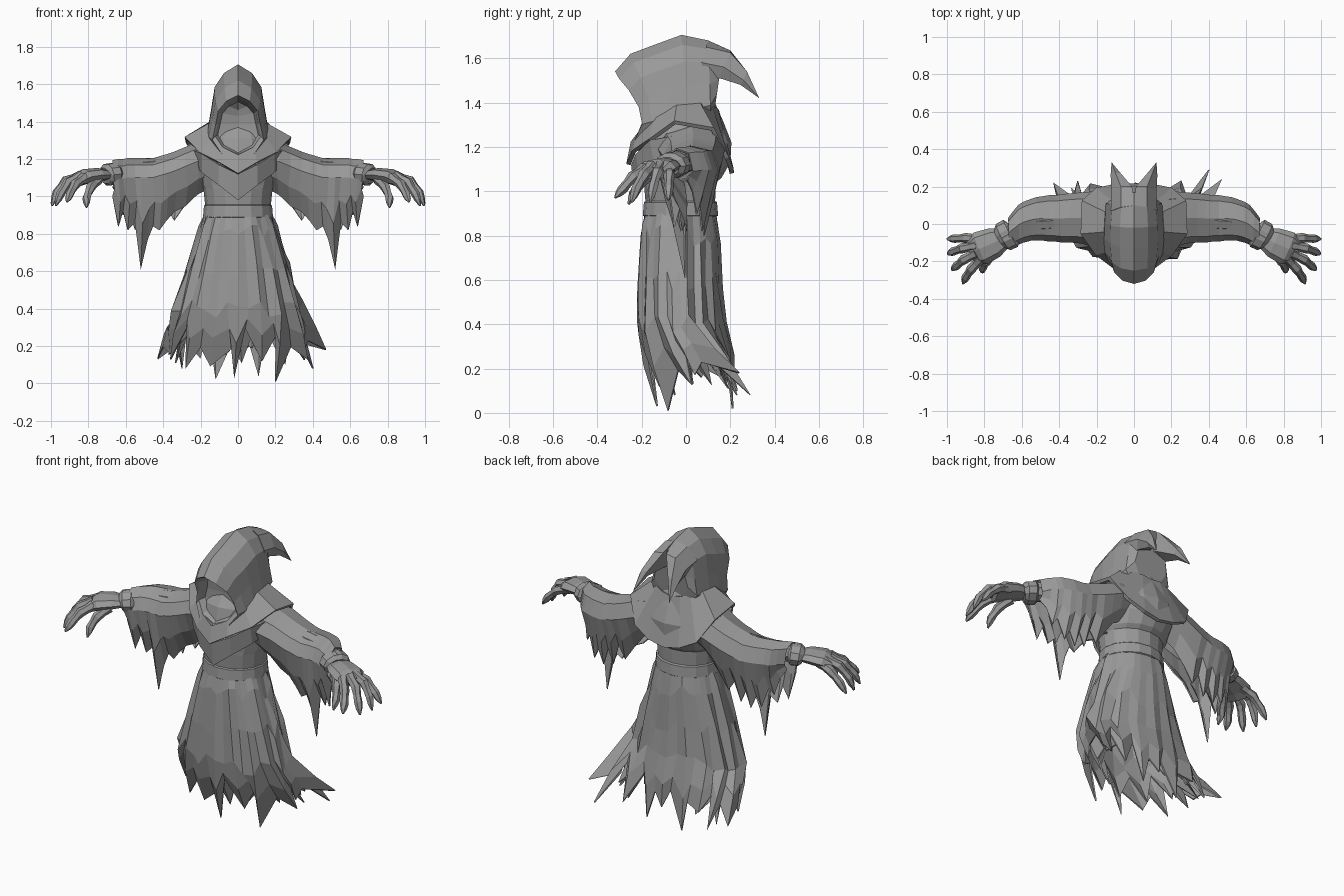
import bpy
import math
import random
from mathutils import Vector

cube = bpy.data.objects.get("Cube")
if cube:
    bpy.data.objects.remove(cube)
random.seed(4)

cloth = bpy.data.materials.new("ash grey")
cloth.use_nodes = True
GREY = (0.32, 0.32, 0.32, 1)
cloth.diffuse_color = GREY
cloth.node_tree.nodes["Principled BSDF"].inputs["Base Color"].default_value = GREY


def loft(name, rows, close=True, caps=(), mirror=False, thick=0):
    """Skin a list of equally long point rows."""
    n = len(rows[0])
    verts = [p for row in rows for p in row]
    faces = []
    for r in range(len(rows) - 1):
        for c in range(n if close else n - 1):
            d = (c + 1) % n
            faces.append((r * n + c, r * n + d, (r + 1) * n + d, (r + 1) * n + c))
    if "start" in caps:
        faces.append(tuple(reversed(range(n))))
    if "end" in caps:
        faces.append(tuple(range(len(verts) - n, len(verts))))
    mesh = bpy.data.meshes.new(name)
    mesh.from_pydata(verts, [], faces)
    mesh.materials.append(cloth)
    obj = bpy.data.objects.new(name, mesh)
    bpy.context.collection.objects.link(obj)
    if thick:
        solid = obj.modifiers.new("thickness", 'SOLIDIFY')
        solid.thickness = thick
        solid.offset = 0
    if mirror:
        obj.modifiers.new("mirror", 'MIRROR').use_mirror_merge = False
    return obj


def tube(name, path, radii, sides=6, flat=1.0):
    """Mirrored, tapered limb along a path, squashed vertically by flat."""
    pts = [Vector(p) for p in path]
    rows = []
    for i, p in enumerate(pts):
        way = (pts[min(i + 1, len(pts) - 1)] - pts[max(i - 1, 0)]).normalized()
        side = way.cross(Vector((0, 0, 1))).normalized()
        up = side.cross(way)
        rows.append([p + radii[i] * (math.cos(a) * side + flat * math.sin(a) * up)
                     for a in (math.tau * k / sides for k in range(sides))])
    return loft(name, rows, caps=("start", "end"), mirror=True)


def oval(z, half, front, back, n=16):
    """Horizontal body ring; angle zero faces the front."""
    return [(half * math.sin(a), (front + back) / 2 - (back - front) / 2 * math.cos(a), z)
            for a in (math.tau * k / n for k in range(n))]


def both(half_row):
    """Complete a row running front to back with its mirrored half."""
    return half_row + [(-x, y, z) for x, y, z in half_row[-2:0:-1]]


# Torso with a bloused back, and the belt
loft("torso", [oval(*r) for r in (
    (0.92, .172, -.18, .13), (1.04, .185, -.19, .135), (1.06, .195, -.19, .16), (1.13, .21, -.2, .2),
    (1.22, .225, -.21, .205), (1.31, .19, -.19, .17), (1.4, .13, -.12, .13))], caps=("start", "end"))
loft("belt", [oval(*r) for r in (
    (0.88, .175, -.18, .13), (0.89, .187, -.195, .145), (0.95, .182, -.19, .14), (0.965, .165, -.17, .12))])


# Ragged skirt, outer and inner layers; tips fixes the long points by column
def skirt(name, n, scale, lift, tips):
    levels = ((.91, .175, -.18, .13), (.8, .21, -.2, .15), (.6, .275, -.21, .155), (.4, .335, -.215, .17))
    rows = []
    for i, (z, half, front, back) in enumerate(levels):
        row = []
        for k, (x, y, _) in enumerate(oval(z, half, front, back, n)):
            fold = scale * (1 + i * (.014 if k % 2 == 0 else -.014) + random.uniform(-.014, .014) * i)
            row.append((x * fold, y * fold, z + random.uniform(-.05, .05) * (i > 0)))
        rows.append(row)
    mid, hem = [], []
    for k in range(n):
        a = math.tau * k / n
        side, face = math.sin(a), math.cos(a)
        x, y, _ = rows[-1][k]
        end = lift + (random.uniform(.06, .16) if k % 2 == 0 else random.uniform(.18, .3))
        grow = (.4 - end) / .35
        reach = Vector((x * (1 + .28 * grow * abs(side)) + random.uniform(-.03, .03),
                        y + grow * (.19 * side * side + (.1 if face > 0 else .05) * abs(face)), end))
        reach = Vector(tips.get(k, reach))
        mid.append(Vector((x, y, .4)).lerp(reach, .5) + Vector((.012 * side, -.015 * face, 0)))
        hem.append(reach)
    return loft(name, rows + [mid, hem], thick=.008)


skirt("outer_skirt", 36, 1, 0, {
    0: (-.02, -.13, .03), 4: (.2, -.08, .01), 8: (.35, .04, .17), 10: (.47, .24, .18), 12: (.4, .29, .08),
    16: (.11, .21, .04), 20: (-.12, .21, .02), 24: (-.3, .23, .08), 26: (-.43, .22, .13),
    28: (-.36, .07, .16), 32: (-.28, -.05, .08)})
skirt("inner_skirt", 26, .84, .03, {})

# Mantle in two layers with a pointed front
neck = [(0, -.24, 1.22), (.08, -.21, 1.26), (.13, -.14, 1.33), (.155, -.04, 1.38),
        (.15, .06, 1.39), (.11, .11, 1.38), (.06, .135, 1.37), (0, .14, 1.36)]
edge = [(0, -.26, 1.12), (.1, -.235, 1.18), (.2, -.16, 1.23), (.28, -.05, 1.31),
        (.275, .12, 1.28), (.2, .185, 1.15), (.1, .205, 1.1), (0, .207, 1.08)]
loft("upper_mantle", [both(neck), both(edge)], thick=.02)
bib_top = [(-.24, -.06, 1.25), (-.19, -.16, 1.23), (-.1, -.22, 1.17), (0, -.24, 1.12),
           (.1, -.22, 1.17), (.19, -.16, 1.23), (.24, -.06, 1.25)]
bib_edge = [(-.215, -.05, 1.16), (-.19, -.14, 1.13), (-.1, -.205, 1.06), (0, -.225, .98),
            (.1, -.205, 1.06), (.19, -.14, 1.13), (.215, -.05, 1.16)]
loft("lower_mantle", [bib_top, bib_edge], close=False, thick=.015)

# Hood: creased face recess, pointed brow, then back to the nape
section = ((0, 1), (.46, .91), (.77, .76), (.88, .54), (1, .32), (.66, .12), (0, 0))
# ring: top y and z, base y and z, half width, sweep of the sides
rings = ((-.15, 1.48, -.14, 1.27, 0, 0), (-.18, 1.505, -.18, 1.245, .108, .03),
         (-.285, 1.525, -.225, 1.225, .122, .06), (-.32, 1.54, -.24, 1.19, .137, .08),
         (-.25, 1.62, -.17, 1.17, .155, .05), (-.13, 1.665, -.08, 1.18, .165, .02),
         (-.02, 1.705, .02, 1.2, .162, 0), (.1, 1.68, .115, 1.25, .15, 0), (.17, 1.645, .125, 1.34, .11, 0))
hood = []
for ytop, ztop, ybase, zbase, half, sweep in rings:
    hood.append(both([(half * u, ybase + (ytop - ybase) * v + sweep * math.sin(math.pi * v) * u,
                       zbase + (ztop - zbase) * v) for u, v in section]))
loft("hood", hood, caps=("end",))

# Twin drooping tails behind the hood
loft("hood_tails", [
    [(0, .1, 1.68), (.07, .09, 1.65), (.125, .07, 1.58), (.1, .1, 1.49), (0, .1, 1.5)],
    [(.01, .2, 1.635), (.07, .2, 1.625), (.12, .17, 1.56), (.1, .15, 1.51), (.015, .16, 1.54)],
    [(.07, .27, 1.53), (.1, .275, 1.54), (.125, .26, 1.5), (.105, .245, 1.48), (.075, .25, 1.5)],
    [(.12, .33, 1.42)] * 5], caps=("start",), mirror=True)

# Wide sleeves: arched sections along the arm with a torn hem
# station: x, top z, front y, back y, front hem z, back hem z
stations = ((.13, 1.3, -.13, .16, 1.06, 1.1), (.22, 1.285, -.12, .17, 1.01, 1.04), (.28, 1.26, -.1, .165, .95, .96),
            (.34, 1.235, -.095, .16, .92, .87), (.385, 1.22, -.095, .155, .87, .94), (.42, 1.21, -.09, .15, .82, .82),
            (.455, 1.2, -.09, .15, .84, .9), (.485, 1.2, -.085, .145, .77, .8), (.52, 1.2, -.085, .14, .61, .88),
            (.55, 1.2, -.085, .13, .86, .82), (.59, 1.2, -.095, .115, .82, .94), (.615, 1.195, -.105, .1, .92, .9),
            (.64, 1.195, -.115, .07, .84, 1.0), (.67, 1.19, -.12, .03, 1.0, 1.05))
sleeve = []
for x, top, front, back, low_f, low_b in stations:
    mid = (front + back) / 2
    drop = top - .1
    sleeve.append([
        (x, mid - .03, low_f), (x - .01, front * .75 + mid * .25, (low_f + drop) / 2), (x, front, drop),
        (x, front * .75 + mid * .25, top - .035), (x, mid, top), (x, back * .75 + mid * .25, top - .02),
        (x, back, drop), (x - .01, back * .75 + mid * .25, (low_b + drop) / 2), (x, mid + .05, low_b)])
loft("sleeves", sleeve, close=False, mirror=True, thick=.008)

# Forearms, wrist bands and palms
tube("forearms", [(.3, .03, 1.16), (.55, .01, 1.14), (.7, -.07, 1.12)], [.06, .055, .055], 8)
tube("wrist_bands", [(.645, -.04, 1.12), (.66, -.05, 1.12), (.7, -.07, 1.115), (.715, -.08, 1.11)],
     [.06, .082, .08, .06], 10, .75)
tube("palms", [(.69, -.07, 1.115), (.75, -.1, 1.115), (.82, -.13, 1.105), (.865, -.15, 1.08)],
     [.055, .082, .092, .07], 8, .45)

# Fingers: knuckle, middle joint and clawed tip
fingers = {
    "little_fingers": ((.82, -.08, 1.1), (.9, -.075, 1.07), (.96, -.078, 1.015), (1.0, -.08, .96)),
    "ring_fingers": ((.84, -.115, 1.11), (.92, -.13, 1.085), (.97, -.148, 1.02), (.995, -.16, .95)),
    "middle_fingers": ((.84, -.155, 1.11), (.91, -.19, 1.075), (.95, -.225, 1.01), (.975, -.245, .95)),
    "index_fingers": ((.82, -.185, 1.1), (.87, -.24, 1.065), (.9, -.285, 1.01), (.915, -.32, .97)),
    "thumbs": ((.75, -.14, 1.09), (.79, -.2, 1.045), (.81, -.235, .99), (.81, -.26, .94))}
for name, joints in fingers.items():
    path, radii = [], []
    for i in range(3):
        a, b = Vector(joints[i]), Vector(joints[i + 1])
        path += [a, a.lerp(b, .5)]
        radii += [.031 - .004 * i, .024 - .003 * i]
    tube(name, path + [joints[3]], radii + [.005], 6)
